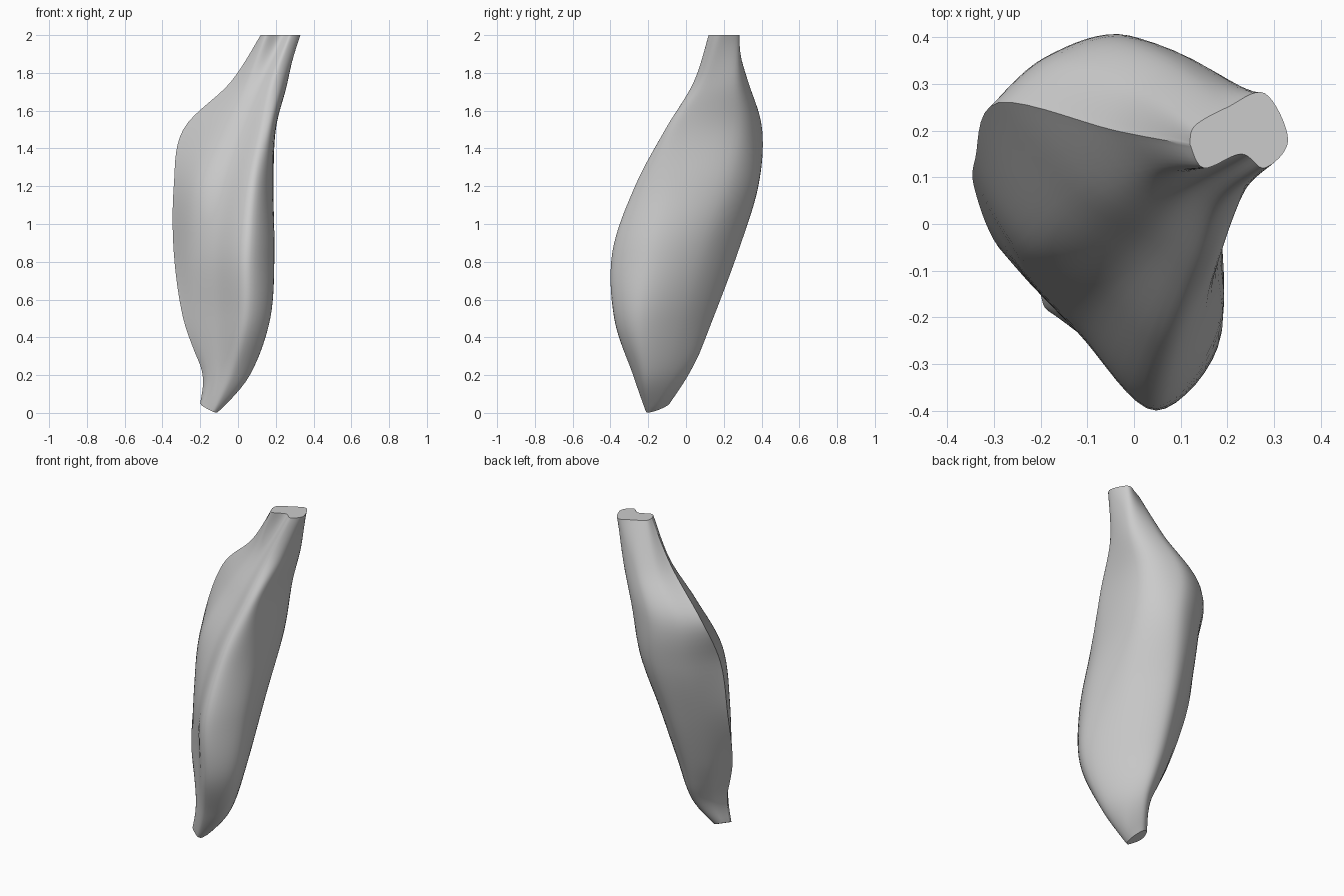
import bpy, bmesh, math
from mathutils import Vector

if "Cube" in bpy.data.objects:
    bpy.data.objects.remove(bpy.data.objects["Cube"])

AROUND, ALONG = 8, 7   # subdivisions between neighbouring control points / sections

# Cross-sections in hundredths: height, then left edge, left belly, groove,
# front ridge, right side, back right, back crest, back left
SECTIONS = (
    (0, (-20, -15), (-19, -18), (-16, -20), (-13, -21), (-11, -19), (-11, -14), (-14, -9), (-18, -10)),
    (20, (-19, -14), (-16, -19), (-11, -24), (-3, -28), (6, -22), (3, -10), (-7, 2), (-15, -3)),
    (50, (-29, -5), (-22, -13), (-11, -24), (4, -38), (17, -25), (9, -2), (-7, 14), (-20, 8)),
    (85, (-34, 7), (-25, -8), (-12, -22), (5, -39), (19, -20), (13, 9), (-5, 27), (-21, 21)),
    (120, (-34, 14), (-22, -5), (-7, -14), (8, -27), (18, -10), (16, 22), (-1, 38), (-21, 31)),
    (150, (-29, 26), (-11, 5), (3, -3), (13, -11), (19, -4), (18, 28), (0, 40), (-17, 36)),
    (175, (-4, 20), (4, 11), (12, 8), (19, 4), (25, 10), (25, 27), (12, 33), (1, 29)),
    (200, (12, 17), (15, 12), (23, 15), (28, 12), (33, 18), (28, 28), (20, 25), (13, 21)),
)


def spline(a, b, c, d, t):
    """Catmull-Rom point between b and c."""
    return 0.5 * (2 * b + (c - a) * t + (2 * a - 5 * b + 4 * c - d) * t ** 2
                  + (3 * b - a - 3 * c + d) * t ** 3)


def resample(points, steps):
    """Smooth a list of vectors into a denser list with the same ends."""
    padded = points[:1] + points + points[-1:]
    out = [spline(*padded[i:i + 4], s / steps)
           for i in range(len(points) - 1) for s in range(steps)]
    return out + [points[-1]]


def make_material(name, value):
    mat = bpy.data.materials.new(name)
    mat.use_nodes = True
    colour = (value, value, value, 1)
    mat.diffuse_color = colour
    mat.node_tree.nodes["Principled BSDF"].inputs["Base Color"].default_value = colour
    return mat


def outline(section):
    """Closed smooth outline with a corner at the left edge."""
    z, *pts = section
    ring = [Vector((x, y, z)) / 100 for x, y in pts + pts[:1]]
    return resample(ring, AROUND)[:-1]


# Smooth each outline, then smooth every strand lengthwise
strands = [resample(list(strand), ALONG) for strand in zip(*map(outline, SECTIONS))]

# Tilt the lower end so that it finishes in a slanted cut
for strand in strands:
    for p in strand:
        fade = max(0, 1 - p.z / 0.3)
        p.z += fade * max(0, 0.4 * (-0.11 - p.x) + 0.3 * (p.y + 0.2))

# Skin the strands and cap both ends
bm = bmesh.new()
grid = [[bm.verts.new(p) for p in strand] for strand in strands]
for i, here in enumerate(grid):
    after = grid[(i + 1) % len(grid)]
    for j in range(len(here) - 1):
        bm.faces.new((here[j], after[j], after[j + 1], here[j + 1]))
for end in (0, -1):
    bm.faces.new([strand[end] for strand in grid])
bmesh.ops.recalc_face_normals(bm, faces=bm.faces)

mesh = bpy.data.meshes.new("muscle_body")
bm.to_mesh(mesh)
bm.free()
body = bpy.data.objects.new("muscle_body", mesh)
bpy.context.collection.objects.link(body)
mesh.materials.append(make_material("light_grey", 0.6))

bpy.context.view_layer.objects.active = body
body.select_set(True)
bpy.ops.object.shade_smooth_by_angle(angle=math.radians(40))
